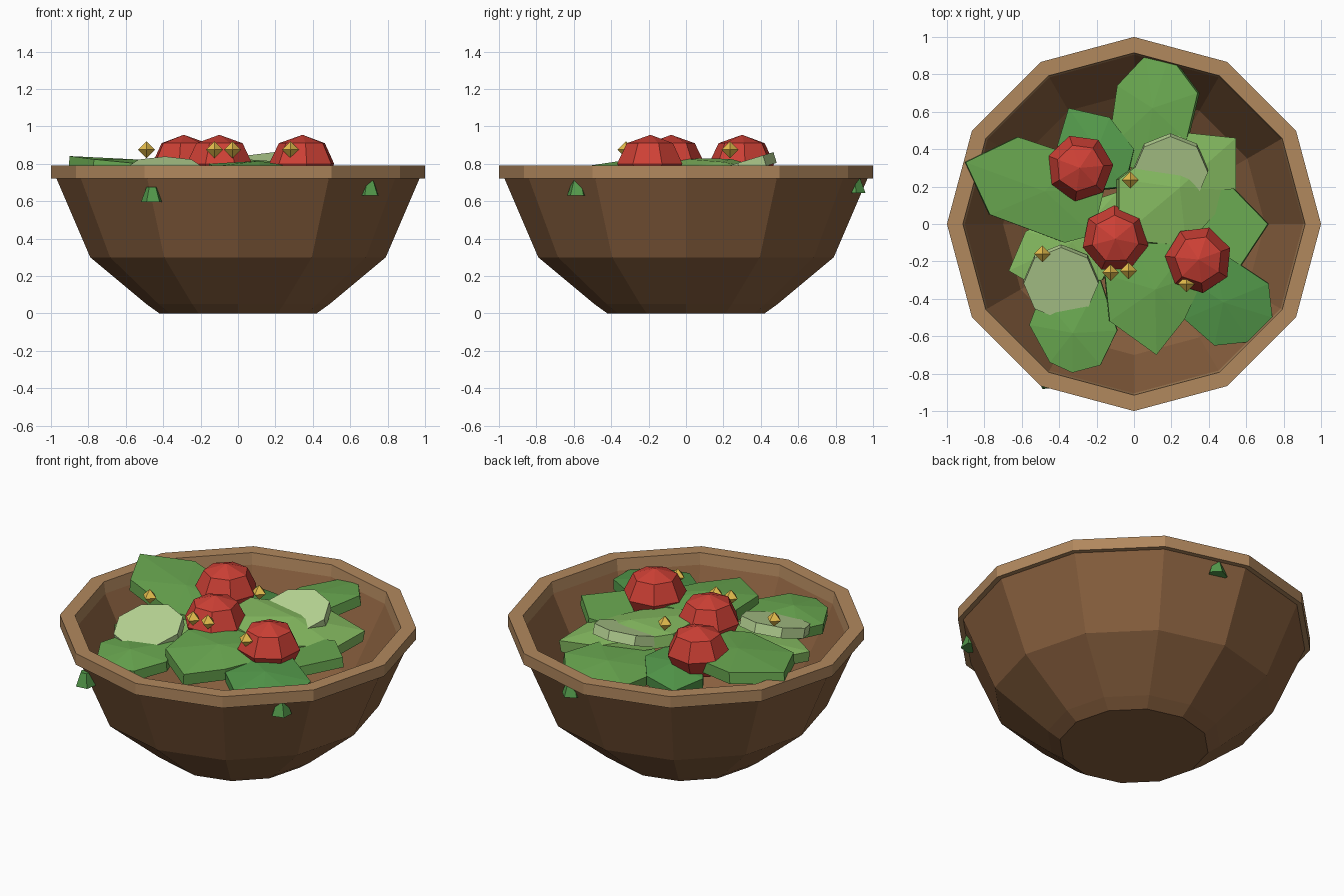
import bpy, bmesh, math
from mathutils import Vector

if "Cube" in bpy.data.objects:
    bpy.data.objects.remove(bpy.data.objects["Cube"])


def material(name, r, g, b):
    m = bpy.data.materials.new(name)
    m.diffuse_color = [(c / 255) ** 2.2 for c in (r, g, b)] + [1]
    m.use_nodes = True
    m.node_tree.nodes["Principled BSDF"].inputs["Base Color"].default_value = m.diffuse_color
    return m


WOOD = material("wood", 134, 95, 64)
RIM = material("rim_wood", 176, 135, 94)
GREEN = material("leaf_green", 106, 168, 82)
LIGHT = material("leaf_light", 134, 188, 98)
DARK = material("leaf_dark", 84, 152, 76)
PALE = material("cucumber_pale", 184, 214, 148)
RED = material("tomato_red", 204, 66, 56)
YELLOW = material("corn_yellow", 228, 188, 78)


def finish(bm, name, mat, loc=(0, 0, 0), rot=(0, 0, 0)):
    bmesh.ops.remove_doubles(bm, verts=bm.verts, dist=0.0001)
    bmesh.ops.recalc_face_normals(bm, faces=bm.faces)
    me = bpy.data.meshes.new(name)
    bm.to_mesh(me)
    bm.free()
    me.materials.append(mat)
    ob = bpy.data.objects.new(name, me)
    ob.location = loc
    ob.rotation_euler = [math.radians(a) for a in rot]
    bpy.context.collection.objects.link(ob)
    return ob


def lathe(name, profile, sides, mat, loc=(0, 0, 0), rot=(0, 0, 0), closed=False):
    """Spin (radius, z) points into a flat-faced solid."""
    bm = bmesh.new()
    rings = []
    for r, z in profile:
        if r == 0:
            rings.append([bm.verts.new((0, 0, z))] * sides)
            continue
        rings.append([bm.verts.new((r * math.cos(math.tau * k / sides),
                                    r * math.sin(math.tau * k / sides), z))
                      for k in range(sides)])
    pairs = list(zip(rings, rings[1:]))
    if closed:
        pairs.append((rings[-1], rings[0]))
    for a, b in pairs:
        for k in range(sides):
            j = (k + 1) % sides
            corners = list(dict.fromkeys([a[k], a[j], b[j], b[k]]))
            bm.faces.new(corners)
    return finish(bm, name, mat, loc, rot)


def leaf(name, mat, outline, z, slope, rise=0.03, thick=0.06):
    """Faceted leaf: outline on a tilted plane, raised centre, flat underside."""
    cx = sum(p[0] for p in outline) / len(outline)
    cy = sum(p[1] for p in outline) / len(outline)
    normal = Vector((-slope[0], -slope[1], 1)).normalized()
    tops = [Vector((x, y, z + slope[0] * (x - cx) + slope[1] * (y - cy)))
            for x, y in outline]
    bm = bmesh.new()
    top = [bm.verts.new(p) for p in tops]
    low = [bm.verts.new(p - normal * thick) for p in tops]
    mid = bm.verts.new((cx, cy, z + rise))
    under = bm.verts.new(Vector((cx, cy, z + rise)) - normal * thick)
    n = len(top)
    for k in range(n):
        j = (k + 1) % n
        bm.faces.new((top[k], top[j], mid))
        bm.faces.new((low[j], low[k], under))
        bm.faces.new((top[j], top[k], low[k], low[j]))
    return finish(bm, name, mat)


# Bowl shell and overhanging rim
lathe("bowl", [(0, 0), (0.42, 0), (0.49, 0.05), (0.79, 0.30), (0.972, 0.725),
               (0.91, 0.725), (0.70, 0.32), (0.42, 0.09), (0, 0.08)], 12, WOOD)
lathe("bowl_rim", [(1.0, 0.72), (1.0, 0.79), (0.915, 0.79), (0.905, 0.72)],
      12, RIM, closed=True)

# Lettuce leaves
leaf("leaf_left", GREEN, [(-.90, .33), (-.62, .465), (-.30, .36), (-.16, .18),
                          (-.22, -.06), (-.37, -.10), (-.77, .05)],
     0.80, (-.09, .02), 0.02, 0.07)
leaf("leaf_back", GREEN, [(-.09, .74), (.06, .90), (.19, .90), (.34, .70),
                          (.28, .45), (.05, .25), (-.14, .40)],
     0.73, (.18, .0))
leaf("leaf_middle", LIGHT, [(.545, .46), (.26, .49), (-.08, .24), (-.08, -.08),
                            (.28, -.12), (.545, .18)],
     0.765, (-.19, -.02), 0.045, 0.07)
leaf("leaf_right", GREEN, [(.715, 0), (.53, .19), (.25, .15), (.12, -.05),
                           (.30, -.22), (.57, -.22)], 0.73, (.1, 0), 0.0)
leaf("leaf_front_right", DARK, [(.72, -.32), (.74, -.50), (.62, -.63), (.43, -.65),
                                (.27, -.51), (.14, -.2), (.42, -.12)],
     0.74, (-.05, .08))
leaf("leaf_front", GREEN, [(-.155, -.27), (-.13, -.52), (.12, -.70), (.27, -.51),
                           (.39, -.25), (.30, -.11), (.0, -.1)],
     0.78, (-.06, .05), 0.035, 0.07)
leaf("leaf_front_left", GREEN, [(-.50, -.38), (-.56, -.54), (-.45, -.74), (-.33, -.795),
                                (-.18, -.755), (-.09, -.57), (-.18, -.30)],
     0.725, (.04, .04))
leaf("leaf_lower_left", LIGHT, [(-.67, -.25), (-.58, -.04), (-.30, .10), (-.09, .17),
                                (-.02, 0), (-.17, -.30), (-.50, -.35)],
     0.72, (.08, .03))
leaf("leaf_back_left", DARK, [(-.35, .62), (-.13, .57), (.0, .40), (-.05, .20),
                              (-.25, .18), (-.41, .42)], 0.72, (.05, -.1))

# Leaf tips poking out just under the rim
for i, (x, y, z) in enumerate([(-.46, -.83, .595), (.70, -.58, .63), (.15, .90, .645)]):
    lathe(f"leaf_tip_{i + 1}", [(0, 0), (.06, 0), (.03, .08), (0, .08)], 5, DARK,
          (x, y, z), (0, 0, math.degrees(math.atan2(y, x))))

# Cucumber slices, tilted up at the back
disc = [(0, -.03), (.2, -.03), (.2, .03), (0, .03)]
lathe("cucumber_slice_1", disc, 8, PALE, (-.39, -.31, .755), (16, 0, 0))
lathe("cucumber_slice_2", disc, 8, PALE, (.195, .285, .775), (17, 0, 0))

# Cherry tomatoes
ball = [(0, -.155), (.127, -.11), (.18, 0), (.127, .11), (0, .155)]
for i, (x, y, turn) in enumerate([(-.29, .30, 5), (-.10, -.08, 40), (.345, -.19, 20)]):
    lathe(f"tomato_{i + 1}", ball, 7, RED, (x, y, .80), (0, 0, turn))

# Corn kernels
for i, (x, y) in enumerate([(-.49, -.16), (-.02, .235), (-.125, -.26),
                            (-.03, -.25), (.28, -.32)]):
    lathe(f"corn_kernel_{i + 1}", [(0, -.045), (.045, 0), (0, .045)], 4, YELLOW,
          (x, y, .875))
